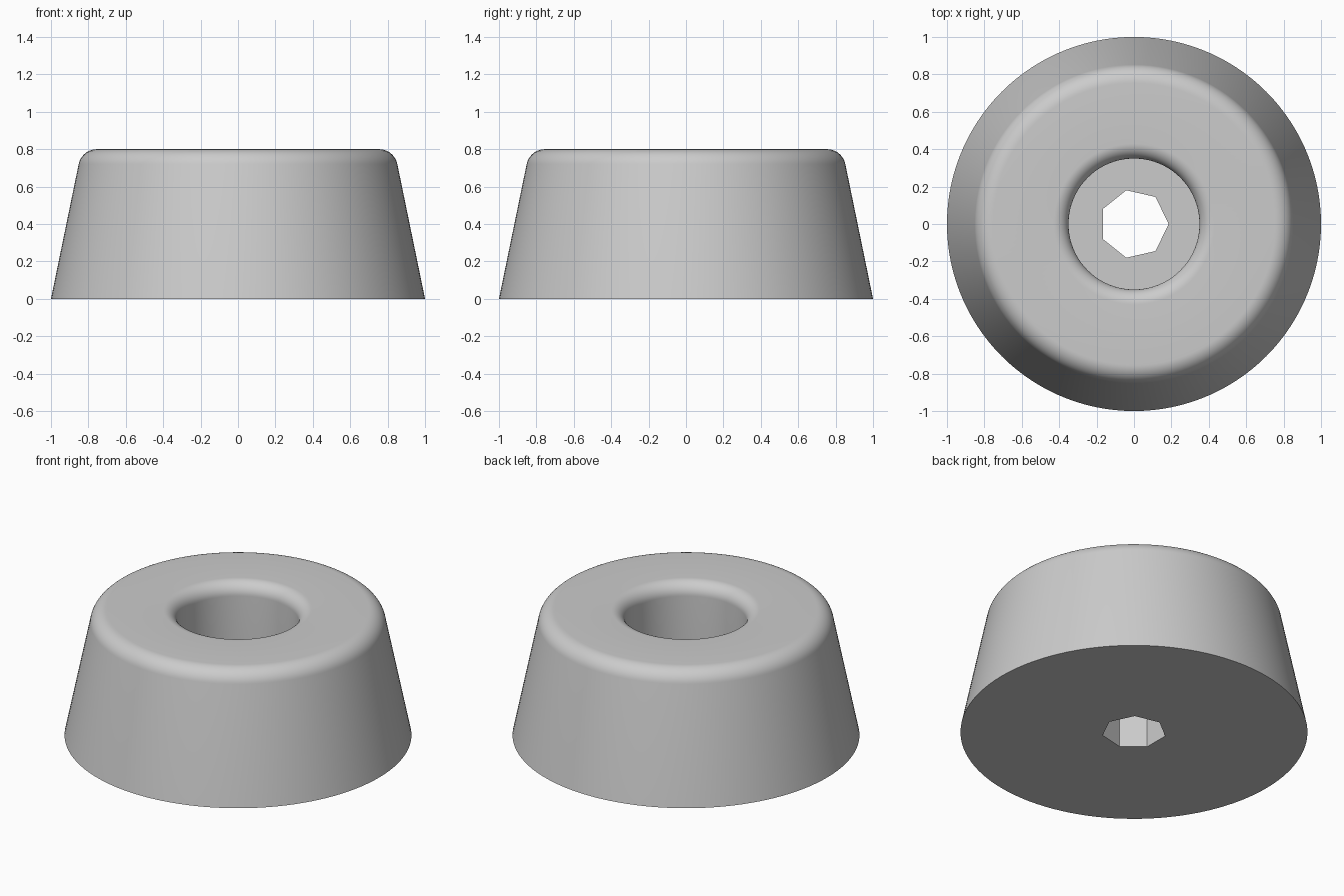
import bpy
import bmesh
import math
from mathutils import Vector

default = bpy.data.objects.get("Cube")
if default:
    bpy.data.objects.remove(default, do_unlink=True)

HEIGHT = 0.8
BORE_RADIUS = 0.35
BORE_FLOOR = 0.28
SEGMENTS = 120

grey = bpy.data.materials.new("rubber grey")
grey.use_nodes = True
colour = (0.6, 0.6, 0.6, 1)
grey.diffuse_color = colour
grey.node_tree.nodes["Principled BSDF"].inputs["Base Color"].default_value = colour


def arc(cx, cz, radius, start, end, steps=12):
    """Points of a rounded edge in the profile plane, angles in degrees."""
    points = []
    for i in range(steps + 1):
        a = math.radians(start + (end - start) * i / steps)
        points.append((cx + radius * math.cos(a), cz + radius * math.sin(a)))
    return points


def add_object(name, bm):
    mesh = bpy.data.meshes.new(name)
    bmesh.ops.recalc_face_normals(bm, faces=bm.faces)
    bm.to_mesh(mesh)
    bm.free()
    mesh.materials.append(grey)
    obj = bpy.data.objects.new(name, mesh)
    bpy.context.collection.objects.link(obj)
    return obj


# Tapered foot: base, sloped side, rounded rim, rounded bore mouth, bore floor
lip = 0.08
profile = [(0, 0), (1, 0)]
profile += arc(0.754, HEIGHT - 0.1, 0.1, 11.6, 90)
profile += arc(BORE_RADIUS + lip, HEIGHT - lip, lip, 90, 180)
profile += [(BORE_RADIUS, BORE_FLOOR), (0, BORE_FLOOR)]

bm = bmesh.new()
verts = [bm.verts.new((r, 0, z)) for r, z in profile]
edges = [bm.edges.new(pair) for pair in zip(verts, verts[1:])]
bmesh.ops.spin(bm, geom=verts + edges, cent=Vector(), axis=(0, 0, 1),
               angle=math.tau, steps=SEGMENTS, use_merge=True)
bmesh.ops.remove_doubles(bm, verts=bm.verts, dist=0.0001)
foot = add_object("rubber_foot", bm)

# Seven-sided screw hole, with a corner pointing along +x
bm = bmesh.new()
bmesh.ops.create_cone(bm, cap_ends=True, segments=7, radius1=0.185,
                      radius2=0.185, depth=1)
corner = max(bm.verts, key=lambda v: v.co.x).co
turn = -math.atan2(corner.y, corner.x)
for v in bm.verts:
    v.co.rotate(Vector((1, 0, 0)).rotation_difference(
        Vector((math.cos(turn), math.sin(turn), 0))))
cutter = add_object("screw_hole_cutter", bm)
cutter.hide_render = True

hole = foot.modifiers.new("screw hole", 'BOOLEAN')
hole.operation = 'DIFFERENCE'
hole.solver = 'EXACT'
hole.object = cutter

bpy.ops.object.select_all(action='DESELECT')
bpy.context.view_layer.objects.active = foot
foot.select_set(True)
bpy.ops.object.modifier_apply(modifier=hole.name)
bpy.data.objects.remove(cutter, do_unlink=True)
bpy.ops.object.shade_smooth_by_angle(angle=math.radians(30))
